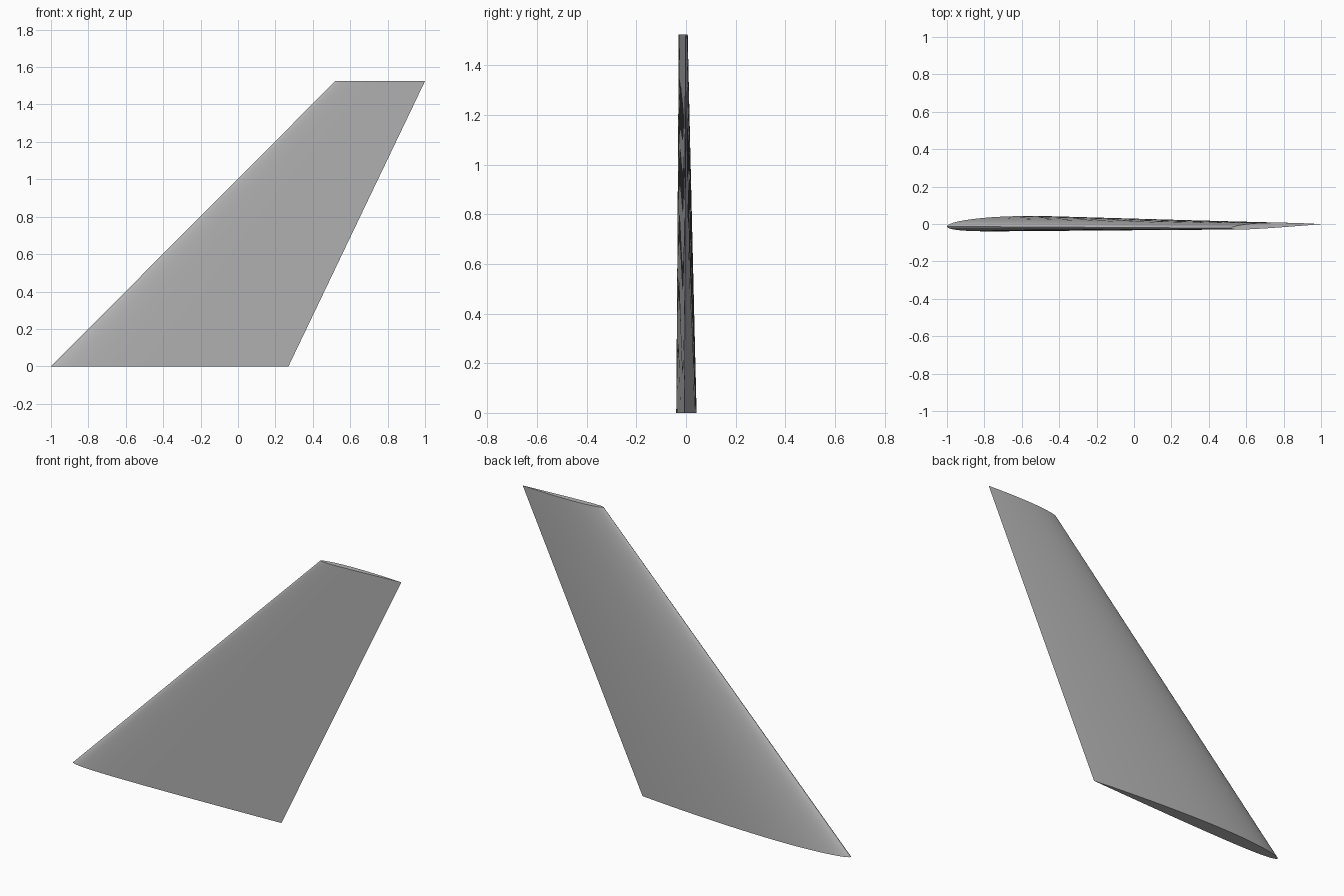
import bpy, bmesh, math

cube = bpy.data.objects.get("Cube")
if cube:
    bpy.data.objects.remove(cube, do_unlink=True)

STEPS = 28           # points along each surface of the section
THICK, CAMBER, PEAK = 0.063, 0.011, 0.4


def camber_at(u):
    """Height of the mean line at chord fraction u."""
    if u < PEAK:
        return CAMBER / PEAK**2 * (2 * PEAK * u - u * u)
    return CAMBER / (1 - PEAK)**2 * (1 - 2 * PEAK + 2 * PEAK * u - u * u)


def half_thickness(u):
    """Rounded nose, sharp trailing edge."""
    return 5 * THICK * (0.2969 * math.sqrt(u) - 0.126 * u - 0.3516 * u**2
                        + 0.2843 * u**3 - 0.1036 * u**4)


def section():
    """Closed loop: trailing edge, back surface, nose, front surface."""
    us = [(1 - math.cos(math.pi * i / STEPS)) / 2 for i in range(STEPS + 1)]
    back = [(u, camber_at(u) + half_thickness(u)) for u in reversed(us)]
    front = [(u, camber_at(u) - half_thickness(u)) for u in us[1:-1]]
    return back + front


def add_ring(bm, nose, tail, z):
    """Place the section between a nose and a tail point (x, y)."""
    chord, rise = tail[0] - nose[0], tail[1] - nose[1]
    return [bm.verts.new((nose[0] + u * chord, nose[1] + u * rise + v * chord, z))
            for u, v in section()]


# Swept, tapered fin with a slight twist towards the tip
bm = bmesh.new()
root = add_ring(bm, (-1.0, -0.013), (0.27, -0.006), 0.0)
tip = add_ring(bm, (0.52, -0.022), (1.0, -0.001), 1.525)
n = len(root)
for i in range(n):
    j = (i + 1) % n
    bm.faces.new((root[i], root[j], tip[j], tip[i]))
bm.faces.new(root)
bm.faces.new(tip)
bmesh.ops.recalc_face_normals(bm, faces=bm.faces)

mesh = bpy.data.meshes.new("swept_fin")
bm.to_mesh(mesh)
bm.free()
fin = bpy.data.objects.new("swept_fin", mesh)
bpy.context.collection.objects.link(fin)

# Plain grey paint
grey = bpy.data.materials.new("plain_grey")
grey.use_nodes = True
colour = (0.45, 0.45, 0.45, 1.0)
grey.diffuse_color = colour
grey.node_tree.nodes["Principled BSDF"].inputs["Base Color"].default_value = colour
mesh.materials.append(grey)

# Smooth skin, sharp end caps and trailing edge
bpy.ops.object.select_all(action='DESELECT')
fin.select_set(True)
bpy.context.view_layer.objects.active = fin
bpy.ops.object.shade_smooth_by_angle(angle=math.radians(40))
